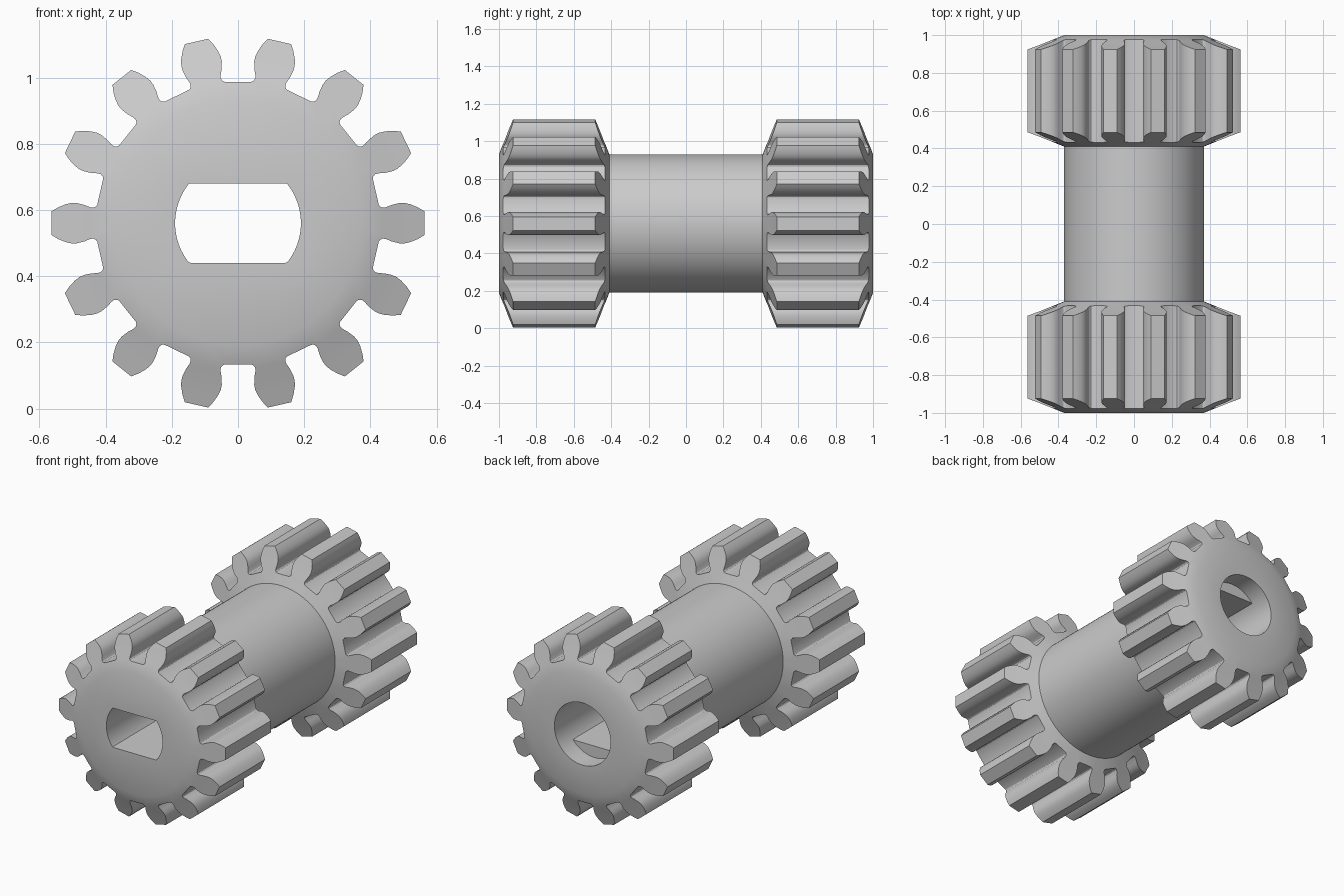
import bpy, bmesh, math

if "Cube" in bpy.data.objects:
    bpy.data.objects.remove(bpy.data.objects["Cube"])

TEETH, SUB = 14, 8
N = TEETH * SUB              # points around hub and bore
ZC = 0.56                    # axis height
STEP = 2 * math.pi / TEETH
HUB, BORE, FLAT = 0.37, 0.19, 0.12
SLOPE = 0.075 / 0.1925       # chamfer on gear ends

# half of a tooth gap: (distance along gap centre line, sideways offset)
GAP = [(.427, 0), (.427, .040), (.430, .047), (.437, .052), (.447, .0525),
       (.465, .0495), (.488, .049), (.503, .052), (.520, .060), (.540, .074), (.557, .090)]

bm = bmesh.new()


def ring(y, r, limit=9):
    """Circle around the axis; limit cuts flats above and below."""
    out = []
    for i in range(N):
        a = STEP / 2 + 2 * math.pi * i / N
        z = max(-limit, min(limit, r * math.sin(a)))
        out.append(bm.verts.new((r * math.cos(a), y, ZC + z)))
    return out


def bridge(a, b):
    n = len(a)
    for i in range(n):
        bm.faces.new((a[i], a[(i + 1) % n], b[(i + 1) % n], b[i]))


def outline(y_end, inward):
    """Toothed outline lying on the chamfer cone of one gear end."""
    out = []
    for k in range(TEETH):
        t = STEP * (k + 0.5)
        half = [(d, s) for d, s in GAP] + [(d, -s) for d, s in reversed(GAP[1:])]
        half[len(GAP):] = []
        sector = half
        t2 = t + STEP
        back = [(d, -s) for d, s in reversed(GAP[1:])]
        for ang, pts in ((t, sector), (t2, back)):
            for d, s in pts:
                y = y_end + inward * SLOPE * (math.hypot(d, s) - HUB)
                out.append(bm.verts.new((d * math.cos(ang) - s * math.sin(ang), y,
                                         ZC + d * math.sin(ang) + s * math.cos(ang))))
    return out


def gear_end(y_end, inward, inner):
    """One chamfered end face, a polygon per tooth."""
    o = outline(y_end, inward)
    m = len(o) // TEETH
    for k in range(TEETH):
        tooth = [o[(k * m + i) % len(o)] for i in range(m + 1)]
        base = [inner[(k * SUB + i) % N] for i in range(SUB + 1)]
        bm.faces.new(tooth + base[::-1])
    return o


# both gears, joined by the hub
rings = {y: ring(y, HUB) for y in (-1, -0.41, 0.41, 1)}
for s in (-1, 1):
    outer = gear_end(s, -s, rings[s])
    inner = gear_end(0.41 * s, s, rings[0.41 * s])
    bridge(outer, inner)
bridge(rings[-0.41], rings[0.41])

# two-flat bore from the front, round counterbore at the back
bore = [rings[-1], ring(-1, BORE, FLAT), ring(0.88, BORE, FLAT),
        ring(0.88, BORE), ring(1, BORE), rings[1]]
for a, b in zip(bore, bore[1:]):
    bridge(a, b)

bmesh.ops.remove_doubles(bm, verts=bm.verts, dist=1e-5)
bmesh.ops.triangulate(bm, faces=[f for f in bm.faces if len(f.verts) > 4])
bmesh.ops.recalc_face_normals(bm, faces=bm.faces)
me = bpy.data.meshes.new("double_gear")
bm.to_mesh(me)
bm.free()
ob = bpy.data.objects.new("double_gear", me)
bpy.context.collection.objects.link(ob)
bpy.context.view_layer.objects.active = ob
ob.select_set(True)
bpy.ops.object.shade_smooth_by_angle(angle=math.radians(25))
